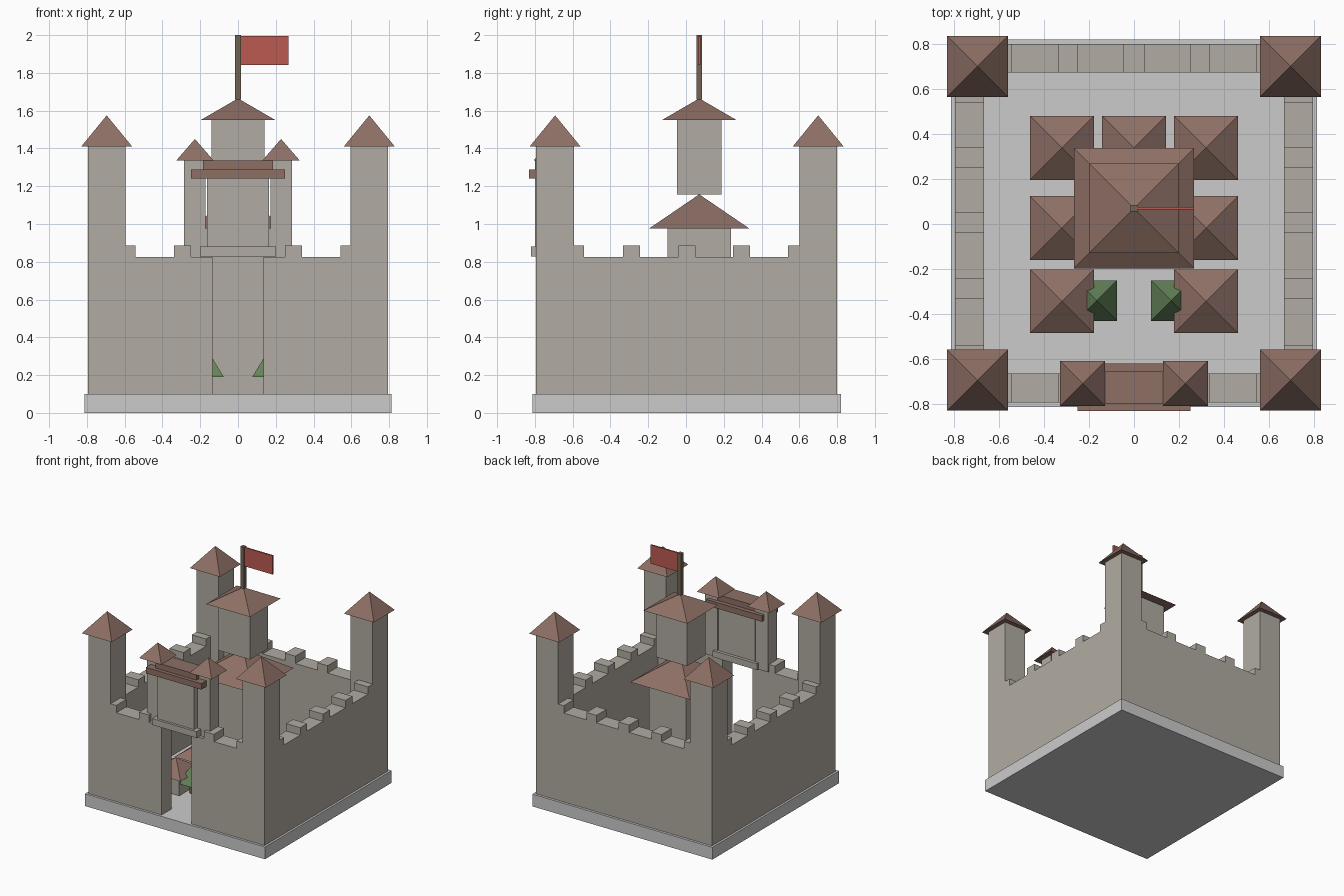
import bpy, bmesh
from mathutils import Matrix, Vector

if "Cube" in bpy.data.objects:
    bpy.data.objects.remove(bpy.data.objects["Cube"])


def material(name, rgb):
    m = bpy.data.materials.new(name)
    m.diffuse_color = (*rgb, 1)
    m.use_nodes = True
    m.node_tree.nodes["Principled BSDF"].inputs["Base Color"].default_value = m.diffuse_color
    return m


STONE = material("stone", (0.44, 0.41, 0.36))
ROOF = material("roof_tiles", (0.27, 0.16, 0.13))
GREEN = material("foliage", (0.13, 0.23, 0.10))
RED = material("flag_cloth", (0.50, 0.10, 0.08))
WOOD = material("wood", (0.17, 0.13, 0.08))


def finish(name, bm, mat):
    me = bpy.data.meshes.new(name)
    bm.to_mesh(me)
    bm.free()
    ob = bpy.data.objects.new(name, me)
    bpy.context.collection.objects.link(ob)
    if mat:
        me.materials.append(mat)
    return ob


def box(name, x, y, z, mat=STONE):
    """Box from (min, max) ranges."""
    bm = bmesh.new()
    bmesh.ops.create_cube(bm, size=1)
    bmesh.ops.scale(bm, verts=bm.verts, vec=(x[1] - x[0], y[1] - y[0], z[1] - z[0]))
    bmesh.ops.translate(bm, verts=bm.verts, vec=(sum(x) / 2, sum(y) / 2, sum(z) / 2))
    return finish(name, bm, mat)


def block(name, cx, cy, hx, hy, z0, z1, mat=STONE):
    return box(name, (cx - hx, cx + hx), (cy - hy, cy + hy), (z0, z1), mat)


def pyramid(name, cx, cy, half, z0, z1, mat=ROOF):
    """Four-sided hip roof."""
    bm = bmesh.new()
    bmesh.ops.create_cone(bm, cap_ends=True, segments=4, radius1=half * 2 ** 0.5,
                          radius2=0, depth=z1 - z0)
    bmesh.ops.rotate(bm, verts=bm.verts, cent=(0, 0, 0),
                     matrix=Matrix.Rotation(0.785398163, 3, 'Z'))
    bmesh.ops.translate(bm, verts=bm.verts, vec=Vector((cx, cy, (z0 + z1) / 2)))
    return finish(name, bm, mat)


# Ground slab
box("base", (-0.812, 0.812), (-0.812, 0.82), (0, 0.1), None)

# Corner towers
for sx in (-1, 1):
    for cy in (-0.693, 0.70):
        block("corner_tower", sx * 0.695, cy, 0.1, 0.1, 0.1, 1.41)
        pyramid("corner_roof", sx * 0.695, cy, 0.135, 1.41, 1.575)

# Curtain walls between the towers
WALL, TOP = (0.1, 0.825), (0.825, 0.885)
BACK, FRONT = (0.672, 0.80), (-0.793, -0.663)
box("back_wall", (-0.595, 0.595), BACK, WALL)
for sx in (-1, 1):
    side = sorted((sx * 0.667, sx * 0.795))
    box("side_wall", side, (-0.593, 0.60), WALL)
    box("front_wall", sorted((sx * 0.135, sx * 0.595)), FRONT, WALL)
    # Merlons on side walls
    for a, b in ((-0.593, -0.54), (-0.333, -0.243), (-0.04, 0.05), (0.25, 0.34), (0.54, 0.60)):
        box("side_merlon", side, (a, b), TOP)
    # Merlons on front and back walls
    for a, b in ((0.248, 0.338), (0.543, 0.595)):
        xr = sorted((sx * a, sx * b))
        box("back_merlon", xr, BACK, TOP)
        box("front_merlon", xr, FRONT, TOP)
box("back_merlon", (-0.047, 0.047), BACK, TOP)

# Gatehouse
box("gate_lintel", (-0.20, 0.20), (-0.82, -0.63), (0.828, 0.88))
box("gatehouse", (-0.165, 0.165), (-0.80, -0.655), (0.88, 1.24))
box("gatehouse_eave", (-0.25, 0.25), (-0.83, -0.62), (1.24, 1.288), ROOF)
box("gatehouse_cap", (-0.185, 0.185), (-0.80, -0.655), (1.288, 1.335), ROOF)
for sx in (-1, 1):
    block("gate_turret", sx * 0.228, -0.708, 0.057, 0.057, 0.825, 1.335)
    pyramid("gate_turret_roof", sx * 0.228, -0.708, 0.1, 1.335, 1.45)

# Keep with upper tower and flag
KY = 0.07
block("keep", 0, KY, 0.167, 0.167, 0.1, 0.975)
pyramid("keep_roof", 0, KY, 0.267, 0.975, 1.157)
block("upper_tower", 0, KY, 0.141, 0.118, 1.157, 1.55)
pyramid("upper_roof", 0, KY, 0.198, 1.55, 1.665)
block("flag_pole", 0, KY, 0.015, 0.015, 1.66, 2.0, WOOD)
box("flag", (0.015, 0.267), (KY - 0.006, KY + 0.006), (1.842, 1.995), RED)

# Courtyard houses
houses = [(sx * 0.32, y) for sx in (-1, 1) for y in (0.338, -0.018, -0.343)] + [(0, 0.338)]
for hx, hy in houses:
    block("house", hx, hy, 0.1, 0.1, 0.1, 0.245)
    pyramid("house_roof", hx, hy, 0.142, 0.245, 0.35)

# Trees behind the gate
for sx in (-1, 1):
    block("tree_trunk", sx * 0.165, -0.34, 0.02, 0.02, 0.1, 0.19, WOOD)
    pyramid("tree_crown", sx * 0.165, -0.34, 0.09, 0.19, 0.337, GREEN)
